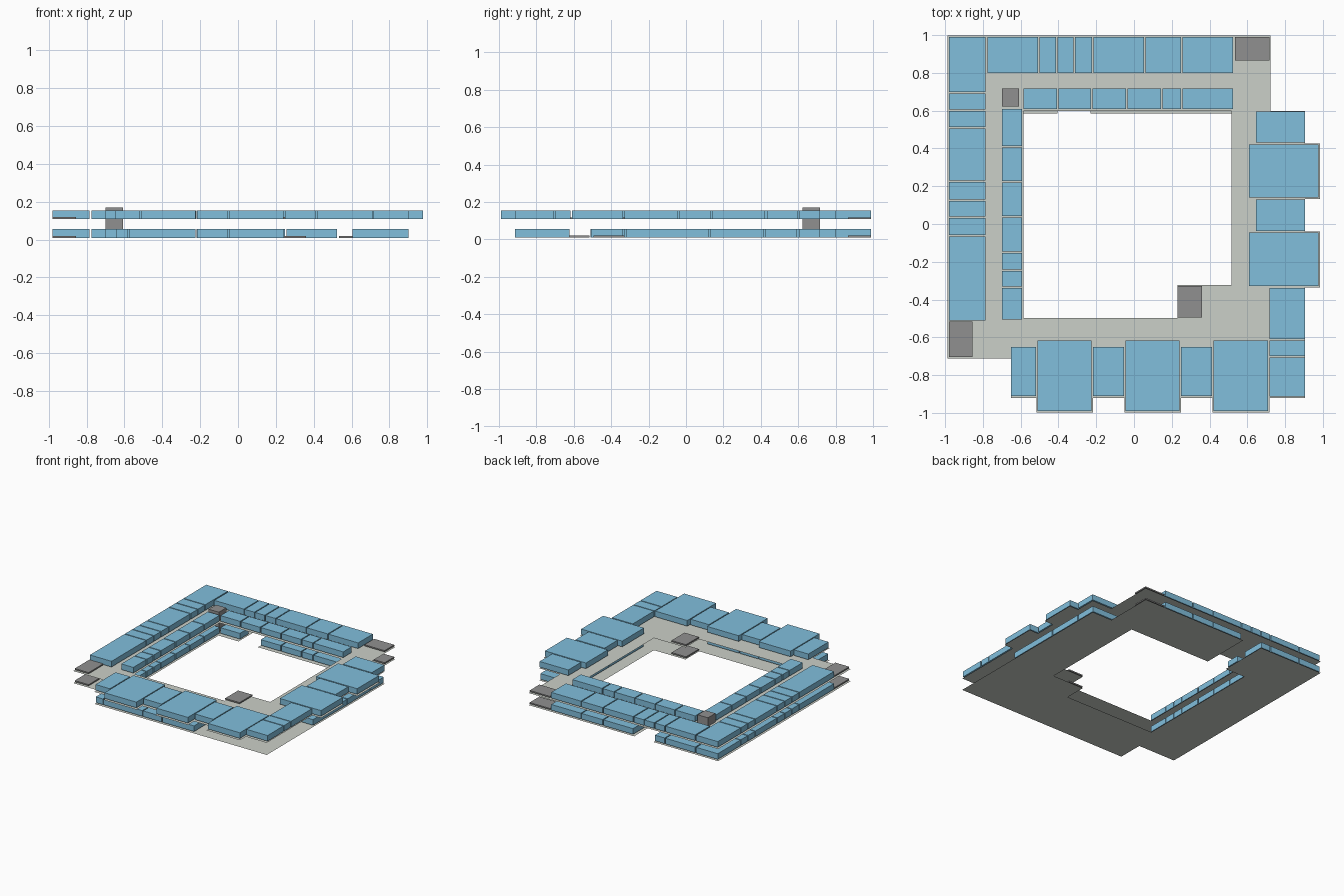
import bpy, bmesh

if "Cube" in bpy.data.objects:
    bpy.data.objects.remove(bpy.data.objects["Cube"])

def material(name, rgb):
    m = bpy.data.materials.new(name)
    m.diffuse_color = (*rgb, 1)
    m.use_nodes = True
    m.node_tree.nodes["Principled BSDF"].inputs["Base Color"].default_value = m.diffuse_color
    return m

BLUE = material("room_blue", (0.22, 0.52, 0.72))
PALE = material("slab_grey", (0.60, 0.63, 0.58))
CORE = material("core_grey", (0.28, 0.28, 0.28))

def finish(name, bm, mat):
    me = bpy.data.meshes.new(name)
    bm.to_mesh(me)
    bm.free()
    me.materials.append(mat)
    ob = bpy.data.objects.new(name, me)
    bpy.context.collection.objects.link(ob)

def boxes(name, rects, z0, z1, mat):
    """One closed box per (x0, x1, y0, y1) rectangle."""
    bm = bmesh.new()
    for x0, x1, y0, y1 in rects:
        geo = bmesh.ops.create_cube(bm, size=1)["verts"]
        bmesh.ops.scale(bm, vec=(x1 - x0, y1 - y0, z1 - z0), verts=geo)
        bmesh.ops.translate(bm, vec=((x0 + x1) / 2, (y0 + y1) / 2, (z0 + z1) / 2), verts=geo)
    finish(name, bm, mat)

def slab(name, loops, z):
    """Flat sheet from an outline and optional hole."""
    bm = bmesh.new()
    edges = []
    for pts in loops:
        vs = [bm.verts.new((x, y, z)) for x, y in pts]
        edges += [bm.edges.new((vs[i - 1], vs[i])) for i in range(len(vs))]
    bmesh.ops.triangle_fill(bm, edges=edges, use_beauty=True, use_dissolve=False, normal=(0, 0, 1))
    for f in bm.faces:
        f.normal_update()
        if f.normal.z < 0:
            f.normal_flip()
    finish(name, bm, PALE)

G = 0.008  # joint between neighbouring rooms

def row_x(cuts, y0, y1):
    return [(a, b - G, y0, y1) for a, b in zip(cuts, cuts[1:])]

def row_y(cuts, x0, x1):
    return [(x0, x1, a, b - G) for a, b in zip(cuts, cuts[1:])]

# Room rows shared by both floors
west_outer = row_y([-.51, -.058, .04, .13, .23, .513, .606, .70, .998], -.98, -.785)
west_inner = row_y([-.505, -.33, -.24, -.145, .043, .228, .414, .618], -.70, -.592)
north_outer = row_x([-.775, -.50, -.405, -.312, -.215, .06, .257, .532], .80, .99)
north_inner = row_x([-.584, -.40, -.22, -.035, .15, .257, .532], .608, .717)

# Upper front and right wings, with projecting bays
xs = [-.65, -.512, -.217, -.044, .248, .421, .718]
south_upper = []
for i, (a, b) in enumerate(zip(xs, xs[1:])):
    lo, hi = (-.99, -.617) if i % 2 else (-.91, -.65)
    south_upper.append((a, b - G, lo, hi))
east_upper = [(.645, .905, .432, .596), (.608, .978, .14, .422),
              (.645, .905, -.036, .13), (.608, .978, -.328, -.045),
              (.717, .905, -.61, -.338), (.717, .905, -.70, -.617),
              (.717, .905, -.912, -.708)]

# Lower front and right wings, plain fronts
south_lower = row_x([-.645, -.573, -.217, -.044, .25], -.913, -.622)
east_lower = row_y([-.318, .128, .424, .602], .605, .9)

cores = [(.535, .718, .865, .99), (-.98, -.855, -.705, -.517), (.23, .36, -.495, -.328)]

for tag, z in (("lower", 0.0), ("upper", 0.0985)):
    low = tag == "lower"
    # the lower floor leaves a passage open through the back wing
    keep = lambda r: not (low and r[0] > -.41 and r[1] < -.22)
    rows = {"west_outer": west_outer, "west_inner": west_inner,
            "north_outer": list(filter(keep, north_outer)),
            "north_inner": list(filter(keep, north_inner)),
            "south": south_lower if low else south_upper,
            "east": east_lower if low else east_upper}
    for name, rects in rows.items():
        boxes(f"{tag}_{name}_rooms", rects, z + .0095, z + .056, BLUE)
    boxes(f"{tag}_cores", cores, z + .0095, z + .02, CORE)

# Stair tower through both floors
boxes("stair_tower", [(-.70, -.608, .622, .717)], .0095, .17, CORE)

# Floor slabs
court = [(.515, .585), (.515, -.322), (.23, -.322), (.23, -.497), (-.585, -.497), (-.585, .585)]
back_left = [(-.988, .997), (-.988, -.713), (-.65, -.713), (-.65, -.922)]
back_right = [(.905, .598), (.722, .598), (.722, .997)]

slab("lower_slab", [[(-.405, .997)] + back_left + [(.905, -.922)] + back_right
                    + [(-.23, .997), (-.23, .585)] + court + [(-.405, .585)]], 0)

south_edge = []
for a, b in ((-.517, -.217), (-.05, .248), (.415, .717)):
    south_edge += [(a, -.922), (a, -.998), (b, -.998), (b, -.922)]
east_edge = []
for a, b in ((-.335, -.04), (.132, .427)):
    east_edge += [(.905, a), (.985, a), (.985, b), (.905, b)]
upper_court = [(x, .597 if y > .5 else y) for x, y in court]
slab("upper_slab", [back_left + south_edge + [(.905, -.922)] + east_edge + back_right,
                    upper_court], .0985)
